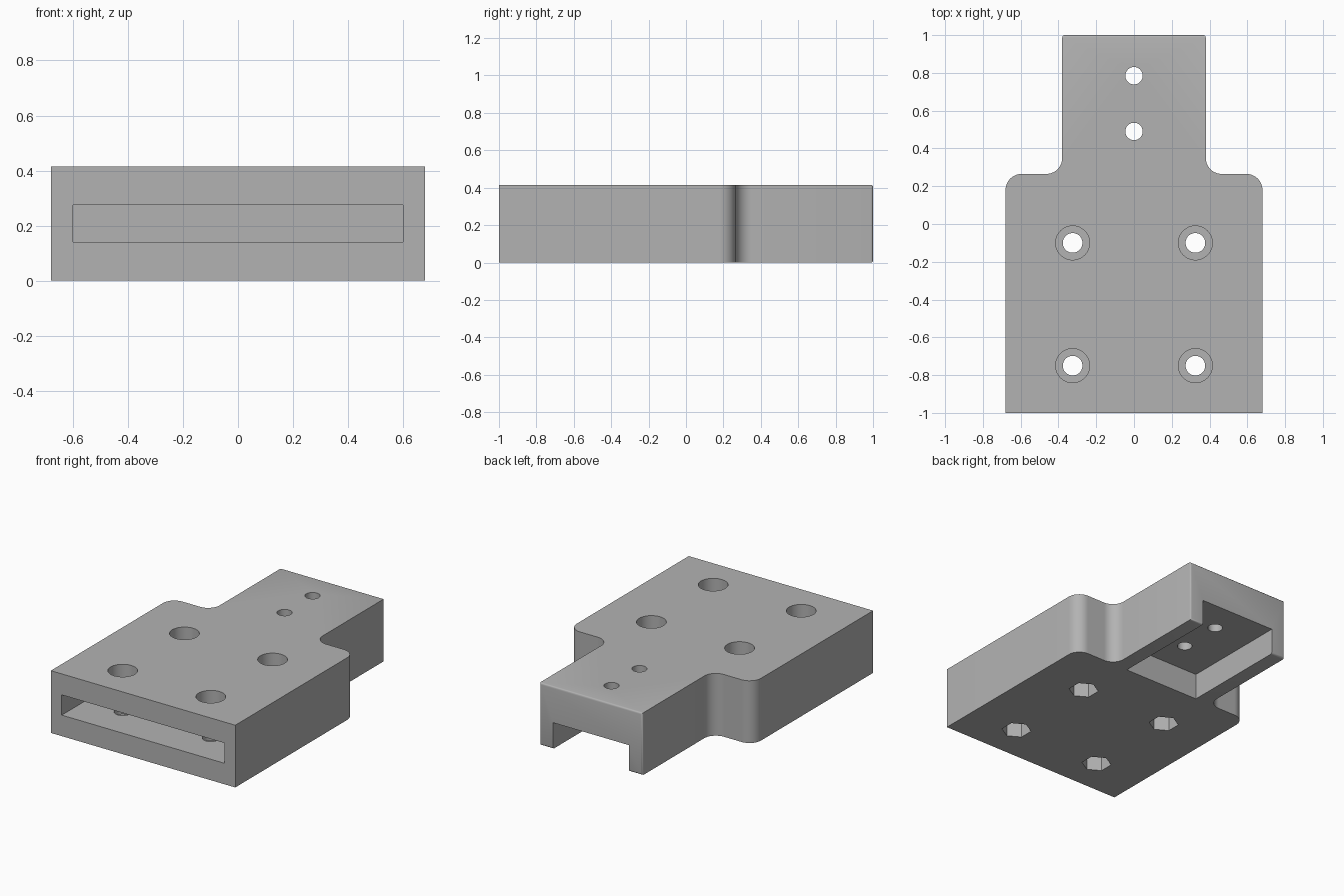
import bpy, bmesh, math
from mathutils import Matrix

cube = bpy.data.objects.get("Cube")
if cube:
    bpy.data.objects.remove(cube, do_unlink=True)

H = 0.415            # overall height
W, T = 0.68, 0.38    # half widths of body and tab
SHOULDER = 0.265     # y where the body ends and the tab starts
R = 0.085            # shoulder corner radius

grey = bpy.data.materials.new("plain grey")
grey.use_nodes = True
colour = (0.45, 0.45, 0.45, 1)
grey.diffuse_color = colour
grey.node_tree.nodes["Principled BSDF"].inputs["Base Color"].default_value = colour


def new_object(name, bm):
    bmesh.ops.recalc_face_normals(bm, faces=bm.faces)
    mesh = bpy.data.meshes.new(name)
    bm.to_mesh(mesh)
    bm.free()
    mesh.materials.append(grey)
    obj = bpy.data.objects.new(name, mesh)
    bpy.context.collection.objects.link(obj)
    return obj


def arc(cx, cy, r, a0, a1, n=12):
    steps = [math.radians(a0 + (a1 - a0) * i / n) for i in range(n + 1)]
    return [(cx + r * math.cos(a), cy + r * math.sin(a)) for a in steps]


def box(name, x, y0, y1, z0, z1):
    bm = bmesh.new()
    size = Matrix.Diagonal((2 * x, y1 - y0, z1 - z0, 1))
    move = Matrix.Translation((0, (y0 + y1) / 2, (z0 + z1) / 2))
    bmesh.ops.create_cube(bm, size=1, matrix=move @ size)
    return new_object(name, bm)


def prism(name, x, y, r, z0, z1, sides=48):
    # Turned so a six-sided prism has corners along y
    bm = bmesh.new()
    place = Matrix.Translation((x, y, (z0 + z1) / 2)) @ Matrix.Rotation(math.pi / 2, 4, 'Z')
    bmesh.ops.create_cone(bm, cap_ends=True, segments=sides, radius1=r,
                          radius2=r, depth=z1 - z0, matrix=place)
    # Make the first corner point along y whatever the primitive's start angle
    if sides == 6 and max(v.co.y for v in bm.verts) - y < r * 0.95:
        bmesh.ops.rotate(bm, verts=bm.verts, cent=(x, y, 0),
                         matrix=Matrix.Rotation(math.pi / 6, 3, 'Z'))
    return new_object(name, bm)


# Body outline: right half, then mirrored
half = [(W, -1)]
half += arc(W - R, SHOULDER - R, R, 0, 90)
half += arc(T + R, SHOULDER + R, R, 270, 180)
half += [(T, 1)]
outline = half + [(-x, y) for x, y in reversed(half)]

bm = bmesh.new()
base = bm.faces.new([bm.verts.new((x, y, 0)) for x, y in outline])
top = bmesh.ops.extrude_face_region(bm, geom=[base])["geom"]
bmesh.ops.translate(bm, vec=(0, 0, H),
                    verts=[g for g in top if isinstance(g, bmesh.types.BMVert)])
# Softened edges around the back end
back = [e for e in bm.edges if all(v.co.y > 0.999 for v in e.verts)]
bmesh.ops.recalc_face_normals(bm, faces=bm.faces)
bmesh.ops.bevel(bm, geom=back, offset=0.012, segments=3, profile=0.5, affect='EDGES')
body = new_object("mounting_block", bm)

# Front slot and the channel under the tab
cutters = [box("slot_cutter", 0.6, -1.1, 0.18, 0.14, 0.275),
           box("channel_cutter", 0.28, SHOULDER, 1.1, -0.1, 0.175)]

# Four bolt holes: bore, round recess above, hexagonal recess below
for x in (-0.325, 0.325):
    for y in (-0.1, -0.75):
        cutters += [prism("bore_cutter", x, y, 0.052, -0.1, H + 0.1),
                    prism("head_recess_cutter", x, y, 0.09, H - 0.105, H + 0.1),
                    prism("nut_recess_cutter", x, y, 0.092, -0.1, 0.1, 6)]

# Two small holes through the tab
for y in (0.785, 0.49):
    cutters.append(prism("tab_hole_cutter", 0, y, 0.046, -0.1, H + 0.1))

# Cut everything out of the block
bpy.ops.object.select_all(action='DESELECT')
bpy.context.view_layer.objects.active = body
body.select_set(True)
for cutter in cutters:
    cutter.hide_render = True
    mod = body.modifiers.new("cut", 'BOOLEAN')
    mod.operation = 'DIFFERENCE'
    mod.solver = 'EXACT'
    mod.object = cutter
    bpy.ops.object.modifier_apply(modifier=mod.name)
    bpy.data.objects.remove(cutter, do_unlink=True)

bpy.ops.object.shade_smooth_by_angle(angle=math.radians(35))
